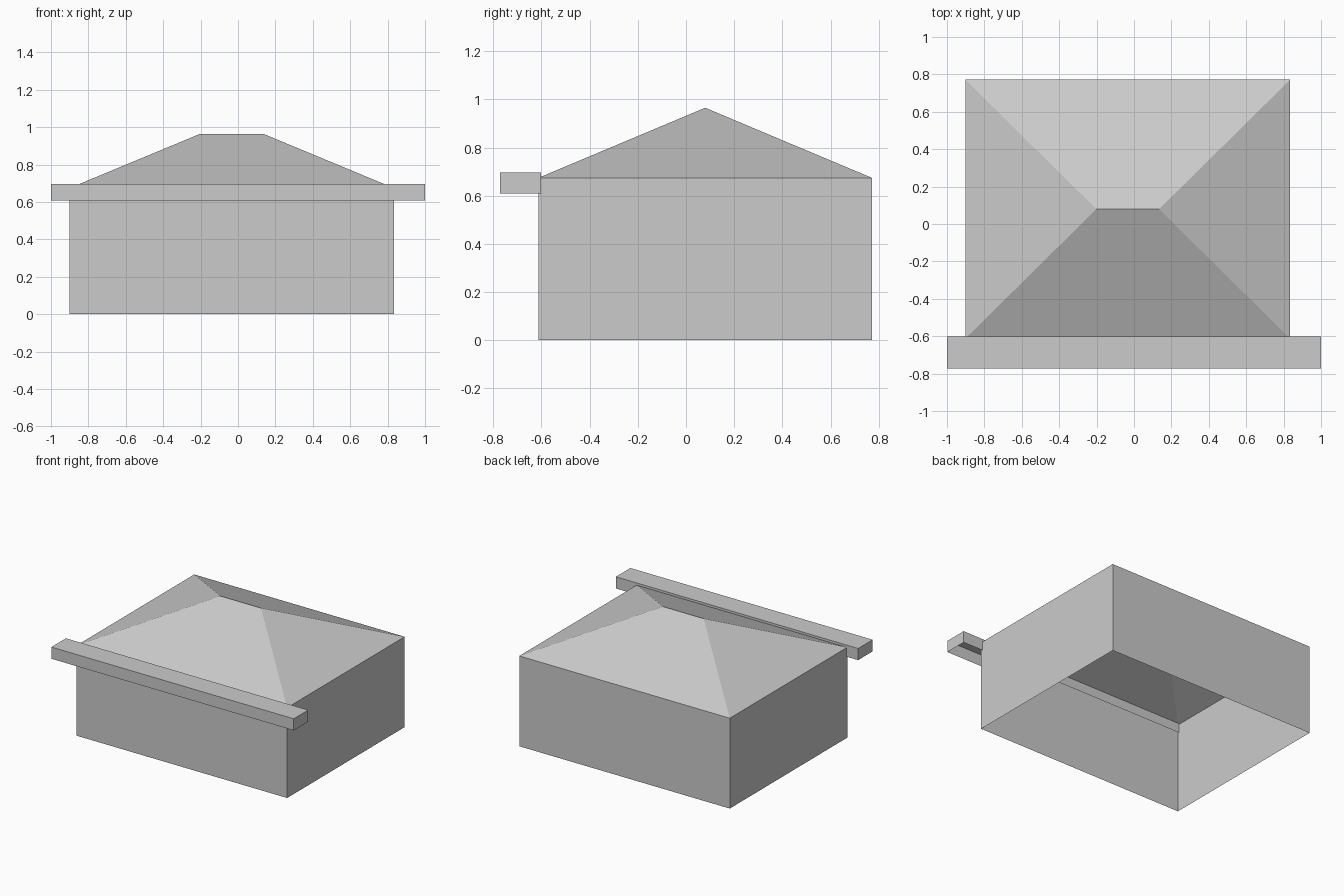
import bpy
import bmesh

# Remove the default cube
cube = bpy.data.objects.get("Cube")
if cube:
    bpy.data.objects.remove(cube, do_unlink=True)

# Single plain grey
GREY = (0.6, 0.6, 0.6, 1.0)
grey = bpy.data.materials.new("plain grey")
grey.use_nodes = True
grey.diffuse_color = GREY
grey.node_tree.nodes["Principled BSDF"].inputs["Base Color"].default_value = GREY


def ring(bm, x0, x1, y0, y1, z):
    return [bm.verts.new((x, y, z)) for x, y in ((x0, y0), (x1, y0), (x1, y1), (x0, y1))]


def walls(bm, low, high):
    for i in range(4):
        j = (i + 1) % 4
        bm.faces.new((low[i], low[j], high[j], high[i]))


def finish(name, bm):
    mesh = bpy.data.meshes.new(name)
    bm.to_mesh(mesh)
    bm.free()
    mesh.materials.append(grey)
    obj = bpy.data.objects.new(name, mesh)
    bpy.context.collection.objects.link(obj)
    return obj


# Building footprint, eaves and ridge
X0, X1, Y0, Y1 = -0.902, 0.835, -0.613, 0.772
EAVES, RIDGE = 0.674, 0.965
MID_Y = (Y0 + Y1) / 2
RUN = (Y1 - Y0) / 2 + 0.008

# Thin outer walls, open underneath
bm = bmesh.new()
walls(bm, ring(bm, X0, X1, Y0, Y1, 0), ring(bm, X0, X1, Y0, Y1, EAVES))
finish("walls", bm)

# Hipped roof with a short ridge, open underneath
bm = bmesh.new()
a, b, c, d = ring(bm, X0, X1, Y0, Y1, EAVES)
left = bm.verts.new((X0 + RUN, MID_Y, RIDGE))
right = bm.verts.new((X1 - RUN, MID_Y, RIDGE))
for face in ((a, b, right, left), (b, c, right), (c, d, left, right), (d, a, left)):
    bm.faces.new(face)
finish("hipped_roof", bm)

# Front beam: a hollow channel closed on top
bm = bmesh.new()
top = ring(bm, -1, 1, -0.772, -0.601, 0.696)
walls(bm, ring(bm, -1, 1, -0.772, -0.601, 0.609), top)
bm.faces.new(top)
finish("front_beam", bm)
